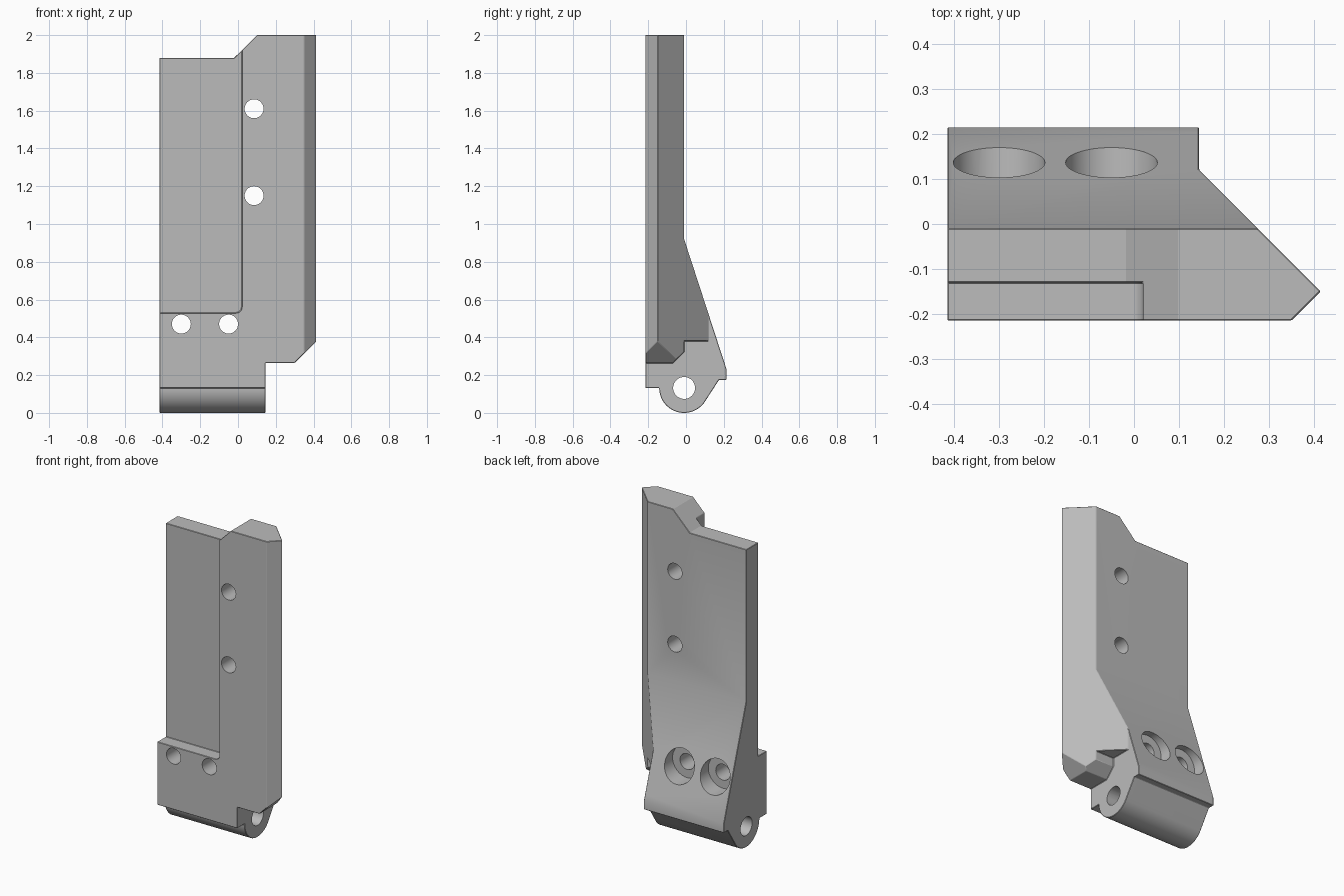
import bpy
import bmesh
from math import cos, sin, radians
from mathutils import Vector

cube = bpy.data.objects.get("Cube")
if cube:
    bpy.data.objects.remove(cube, do_unlink=True)

grey = bpy.data.materials.new("machined_grey")
grey.use_nodes = True
tint = (0.5, 0.5, 0.5, 1)
grey.diffuse_color = tint
grey.node_tree.nodes["Principled BSDF"].inputs["Base Color"].default_value = tint


def prism(name, axis, outline, low, high):
    """Extrude a 2D outline along an axis; the outline uses the other two axes in order."""
    def place(p, h):
        co = list(p)
        co.insert("xyz".index(axis), h)
        return Vector(co)
    bm = bmesh.new()
    face = bm.faces.new([bm.verts.new(place(p, low)) for p in outline])
    top = bmesh.ops.extrude_face_region(bm, geom=[face])["geom"]
    shift = place((0, 0), high - low)
    bmesh.ops.translate(bm, verts=[v for v in top if isinstance(v, bmesh.types.BMVert)], vec=shift)
    bmesh.ops.recalc_face_normals(bm, faces=bm.faces)
    mesh = bpy.data.meshes.new(name)
    bm.to_mesh(mesh)
    bm.free()
    mesh.materials.append(grey)
    obj = bpy.data.objects.new(name, mesh)
    bpy.context.collection.objects.link(obj)
    return obj


def arc(cx, cy, r, start, end, steps):
    angles = [radians(start + (end - start) * i / steps) for i in range(steps + 1)]
    return [(cx + r * cos(a), cy + r * sin(a)) for a in angles]


def circle(cx, cy, r):
    return arc(cx, cy, r, 0, 360, 48)[:-1]


tools = []


def combine(tool, operation="DIFFERENCE"):
    mod = bracket.modifiers.new(tool.name, "BOOLEAN")
    mod.operation = operation
    mod.solver = "EXACT"
    mod.object = tool
    tool.hide_render = True
    tools.append(tool)


# Front outline of the bracket, stepped at the top and narrowed at the hinge
bracket = prism("hinge_bracket", "y", [
    (-0.415, -0.1), (-0.415, 1.88), (-0.02, 1.88), (0.1, 2), (0.5, 2),
    (0.5, 0.465), (0.3, 0.265), (0.145, 0.265), (0.145, -0.1)], -0.3, 0.3)

# Side profile: flat plate, sloping back wedge and round hinge knuckle
AXLE_Y, AXLE_Z = -0.01, 0.132
side = [(-0.215, 0.132), (-0.215, 2.1), (-0.01, 2.1), (-0.01, 0.92),
        (0.215, 0.23), (0.215, 0.175), (0.175, 0.175)]
side += arc(AXLE_Y, AXLE_Z, 0.132, -35, -180, 28)
combine(prism("side_profile", "x", side, -0.6, 0.6), "INTERSECT")

# Plan: slanted right flank with a chamfered front corner
combine(prism("plan_profile", "z", [
    (-0.6, -0.4), (0.165, -0.4), (0.415, -0.15), (0.145, 0.12),
    (0.145, 0.4), (-0.6, 0.4)], -0.2, 2.2), "INTERSECT")

# Front pocket with a rounded inner corner
pocket = [(-0.6, 0.53)] + arc(-0.01, 0.56, 0.03, -90, 0, 8) + [(0.02, 2.3), (-0.6, 2.3)]
combine(prism("front_pocket", "y", pocket, -0.5, -0.13))

# Clearance beside the hinge knuckle
combine(prism("hinge_clearance", "x", [
    (-0.07, 0.265), (-0.01, 0.325), (-0.01, 0.38), (0.4, 0.38),
    (0.4, 0.1), (-0.07, 0.1)], 0.145, 0.6))

# Small chamfer on the outer edges
bevel = bracket.modifiers.new("edge_chamfer", "BEVEL")
bevel.width = 0.008
bevel.segments = 1
bevel.limit_method = "ANGLE"
bevel.angle_limit = radians(35)

# Axle hole, bolt holes and the two counterbores on the wedge
combine(prism("axle_hole", "x", circle(AXLE_Y, AXLE_Z, 0.058), -0.6, 0.6))
for x, z in ((0.085, 1.61), (0.085, 1.15), (-0.3, 0.47), (-0.05, 0.47)):
    combine(prism("bolt_hole", "y", circle(x, z, 0.05), -0.5, 0.5))
    if z < 1:
        combine(prism("counterbore", "y", circle(x, z, 0.102), 0.06, 0.5))

# Bake the modifiers, drop the cutters and shade
graph = bpy.context.evaluated_depsgraph_get()
baked = bpy.data.meshes.new_from_object(bracket.evaluated_get(graph))
bracket.modifiers.clear()
bracket.data = baked
for tool in tools:
    bpy.data.objects.remove(tool, do_unlink=True)
bpy.ops.object.select_all(action="DESELECT")
bracket.select_set(True)
bpy.context.view_layer.objects.active = bracket
bpy.ops.object.shade_smooth_by_angle(angle=radians(20))
